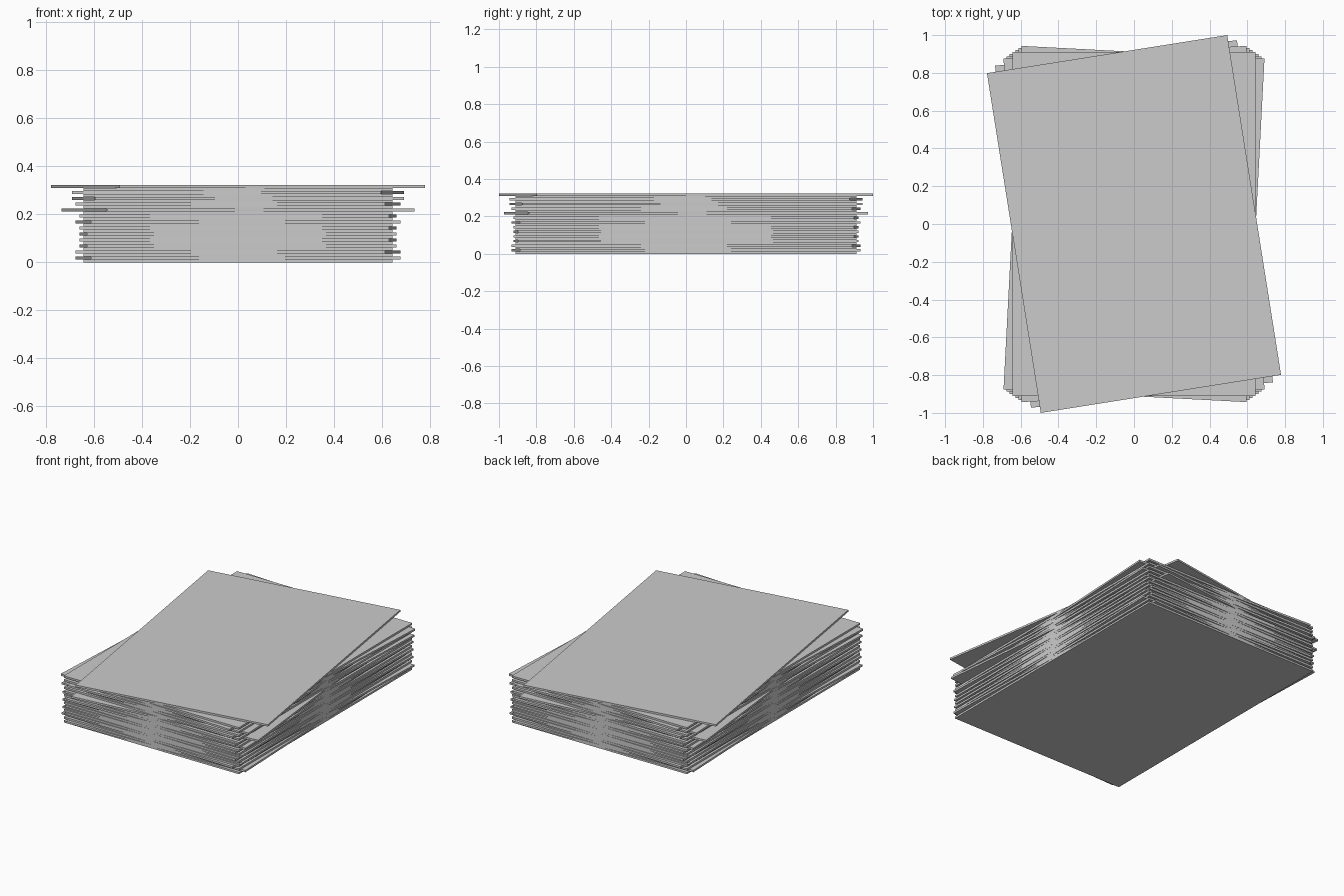
import bpy
from math import radians

if "Cube" in bpy.data.objects:
    bpy.data.objects.remove(bpy.data.objects["Cube"])

HALF_W, HALF_H = 0.644, 0.9104   # half size of one sheet
T = 0.0124                       # sheet thickness

# One box mesh shared by all sheets
bpy.ops.mesh.primitive_cube_add(size=2)
first = bpy.context.object
mesh = first.data
bpy.data.objects.remove(first)
mesh.name = "sheet"
for v in mesh.vertices:
    v.co.x *= HALF_W
    v.co.y *= HALF_H
    v.co.z *= T / 2


def sheet(index, angle):
    ob = bpy.data.objects.new(f"paper_sheet_{index + 1:02d}", mesh)
    ob.location.z = (index + 0.5) * T
    ob.rotation_euler.z = radians(angle)
    bpy.context.collection.objects.link(ob)


# Straight sheets alternate with twisted ones, from the bottom up
twists = [2, -2, 1, -1, 1, -1, 2, -1, 6, -2, 3, -3, 9]
for i, a in enumerate(twists):
    sheet(2 * i, 0)
    sheet(2 * i + 1, a)
